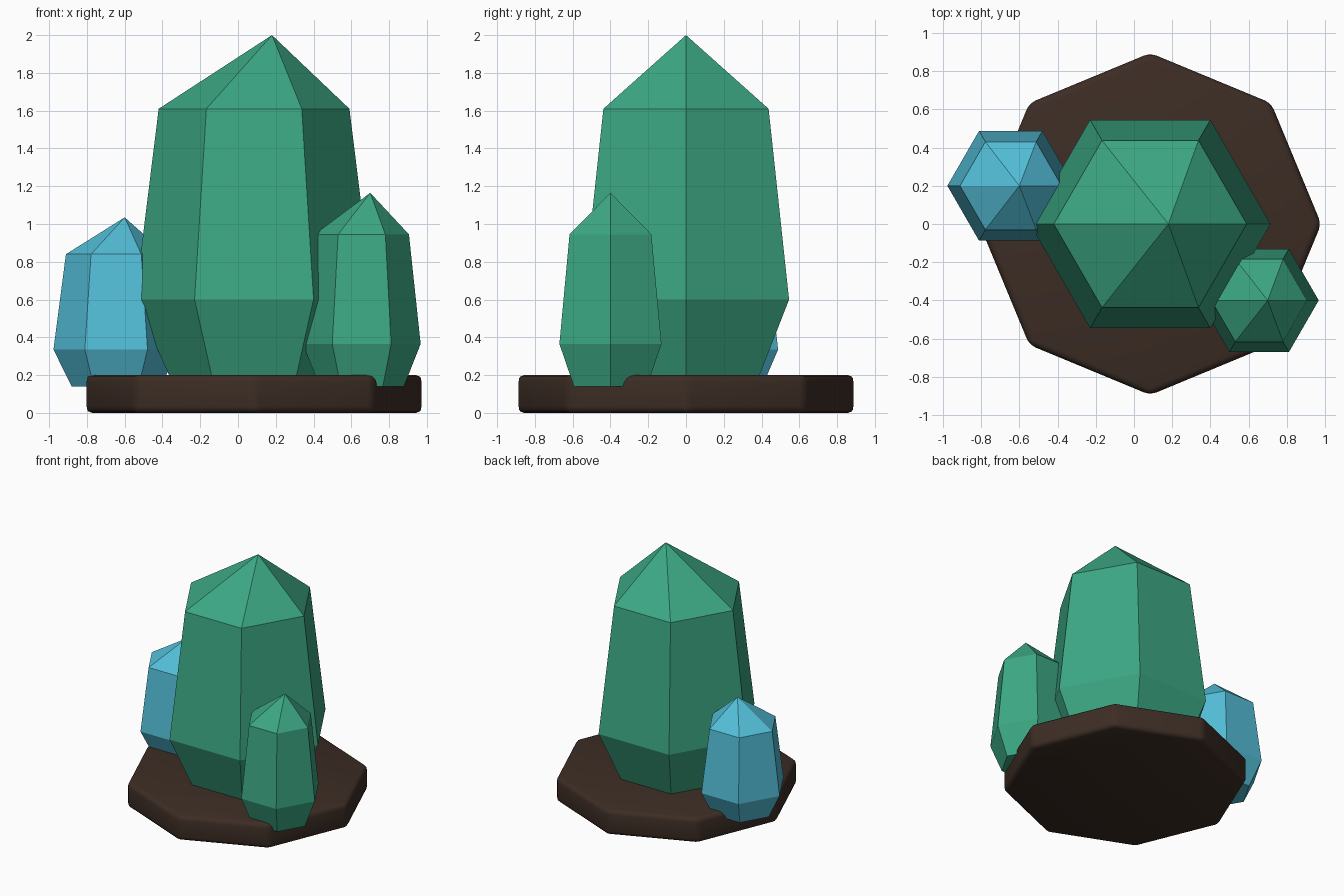
import bpy, bmesh, math

if "Cube" in bpy.data.objects:
    bpy.data.objects.remove(bpy.data.objects["Cube"])


def material(name, rgb):
    m = bpy.data.materials.new(name)
    m.diffuse_color = (*rgb, 1)
    m.use_nodes = True
    m.node_tree.nodes["Principled BSDF"].inputs["Base Color"].default_value = m.diffuse_color
    return m


GREEN = material("crystal green", (0.045, 0.39, 0.23))
BLUE = material("crystal blue", (0.085, 0.51, 0.68))
BROWN = material("dark brown", (0.046, 0.026, 0.018))


def stacked(name, mat, sides, centre, rings, apex=None):
    """Solid lofted through (height, radius) rings, closed by a cap or an apex."""
    bm = bmesh.new()
    loops = []
    for z, r in rings:
        loops.append([bm.verts.new((centre[0] + r * math.cos(math.tau * i / sides),
                                    centre[1] + r * math.sin(math.tau * i / sides), z))
                      for i in range(sides)])
    bm.faces.new(loops[0][::-1])
    for a, b in zip(loops, loops[1:]):
        for i in range(sides):
            j = (i + 1) % sides
            bm.faces.new((a[i], a[j], b[j], b[i]))
    if apex:
        tip = bm.verts.new(apex)
        for i in range(sides):
            bm.faces.new((loops[-1][i], loops[-1][(i + 1) % sides], tip))
    else:
        bm.faces.new(loops[-1])
    bmesh.ops.recalc_face_normals(bm, faces=bm.faces)
    me = bpy.data.meshes.new(name)
    bm.to_mesh(me)
    bm.free()
    me.materials.append(mat)
    ob = bpy.data.objects.new(name, me)
    bpy.context.collection.objects.link(ob)
    return ob


# Octagonal base slab with rounded edges
base = stacked("base", BROWN, 8, (0.085, 0), [(0, 0.895), (0.2, 0.895)])
bev = base.modifiers.new("rounded edges", "BEVEL")
bev.width = 0.035
bev.segments = 3
bev.limit_method = "ANGLE"
bev.angle_limit = math.radians(30)
bpy.context.view_layer.objects.active = base
base.select_set(True)
bpy.ops.object.modifier_apply(modifier=bev.name)
bpy.ops.object.shade_smooth_by_angle(angle=math.radians(35))

# Six-sided crystals with off-centre tips
stacked("main_crystal", GREEN, 6, (0.085, 0),
        [(0.12, 0.414), (0.6, 0.63), (1.61, 0.505)], (0.18, 0, 2.0))
stacked("small_green_crystal", GREEN, 6, (0.655, -0.4),
        [(0.14, 0.223), (0.365, 0.312), (0.945, 0.25)], (0.70, -0.4, 1.165))
stacked("small_blue_crystal", BLUE, 6, (-0.645, 0.2),
        [(0.14, 0.235), (0.335, 0.332), (0.84, 0.266)], (-0.60, 0.2, 1.035))
